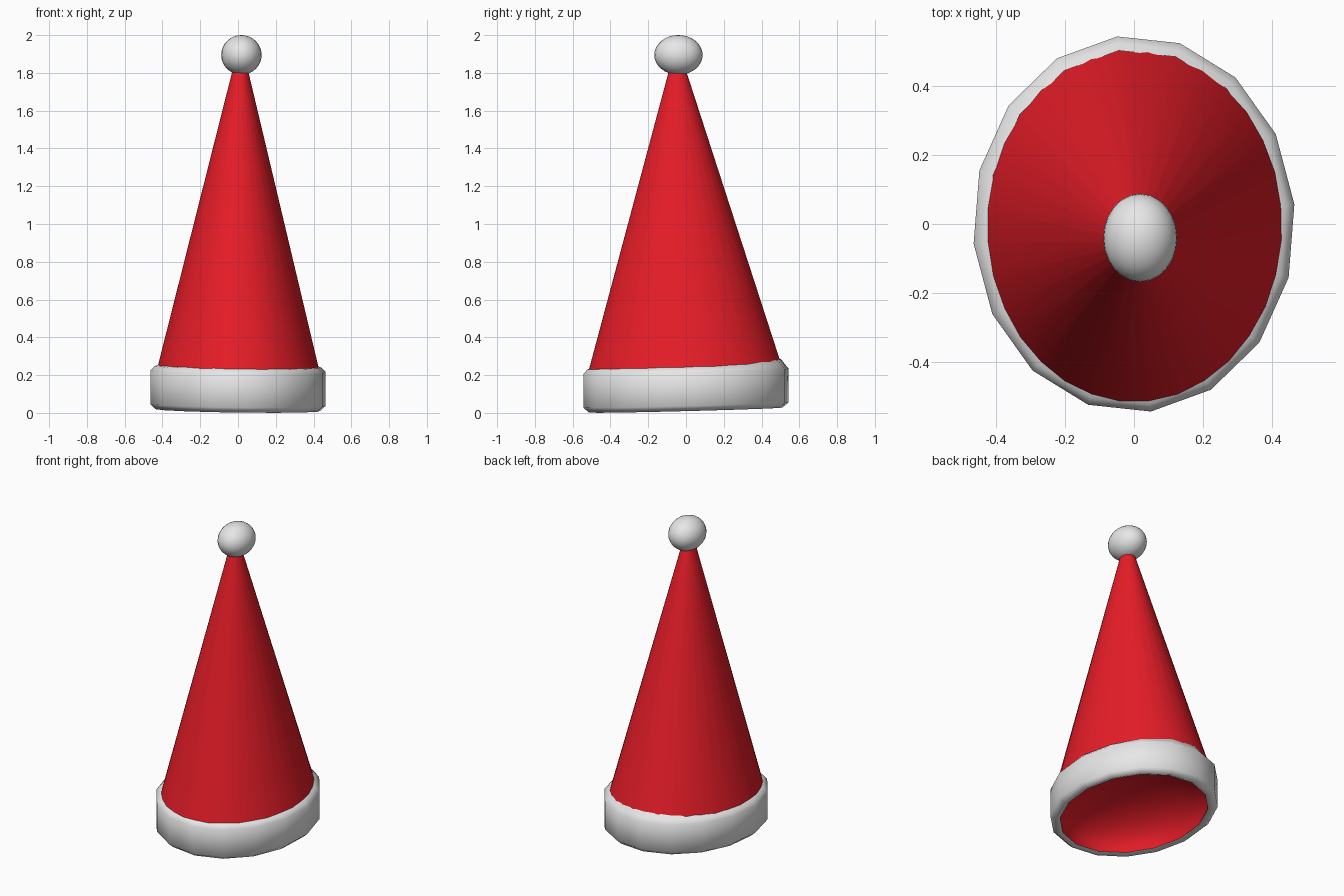
import bpy, bmesh, math

if "Cube" in bpy.data.objects:
    bpy.data.objects.remove(bpy.data.objects["Cube"])

PHASE = math.radians(6)


def material(name, rgb):
    m = bpy.data.materials.new(name)
    m.diffuse_color = (*rgb, 1)
    m.use_nodes = True
    m.node_tree.nodes["Principled BSDF"].inputs["Base Color"].default_value = m.diffuse_color
    return m


RED = material("red felt", (0.80, 0.012, 0.021))
WHITE = material("white fleece", (0.8, 0.8, 0.8))


def loft(name, rings, mat, sides, cap_end=False, angle=60):
    """Skin elliptical rings given as (cx, cy, rx, ry, height function of x, y)."""
    bm = bmesh.new()
    loops = []
    for cx, cy, rx, ry, height in rings:
        loop = []
        for i in range(sides):
            a = PHASE + 2 * math.pi * i / sides
            x, y = cx + rx * math.cos(a), cy + ry * math.sin(a)
            loop.append(bm.verts.new((x, y, height(x, y))))
        loops.append(loop)
    for low, high in zip(loops, loops[1:]):
        for i in range(sides):
            j = (i + 1) % sides
            bm.faces.new((low[i], low[j], high[j], high[i]))
    if cap_end:
        bm.faces.new(loops[-1])
    me = bpy.data.meshes.new(name)
    bm.to_mesh(me)
    bm.free()
    me.materials.append(mat)
    ob = bpy.data.objects.new(name, me)
    bpy.context.collection.objects.link(ob)
    smooth(ob, angle)
    return ob


def smooth(ob, angle):
    bpy.ops.object.select_all(action='DESELECT')
    ob.select_set(True)
    bpy.context.view_layer.objects.active = ob
    bpy.ops.object.shade_smooth_by_angle(angle=math.radians(angle))


def level(z):
    return lambda x, y: z


def tilted(z, lift=0.0):
    # the brim rises slightly toward the back left
    return lambda x, y: z + 0.014 * (y / 0.54) - 0.006 * (x / 0.46) + lift * max(0, y / 0.54) ** 3


# Cone
loft("hat_cone", [
    (0, 0, 0.432, 0.517, level(0.225)),
    (0.012, -0.045, 0.042, 0.046, level(1.81)),
], RED, 32, cap_end=True)

# Domed lining that closes the hollow underneath
DEPTH = 0.22
lining = []
for k in range(8):
    t = math.radians(90) * k / 7.2
    lining.append((0, 0, 0.408 * math.cos(t), 0.487 * math.cos(t),
                   tilted(0.026 + DEPTH * math.sin(t))))
loft("hat_lining", lining, RED, 32, cap_end=True)

# Thick fleece brim, chamfered at top and bottom
loft("fleece_brim", [
    (0, 0, 0.408, 0.487, tilted(0.026)),
    (0, 0, 0.438, 0.516, tilted(0.015)),
    (0, 0, 0.467, 0.546, tilted(0.042)),
    (0, 0, 0.467, 0.546, tilted(0.220)),
    (0, 0, 0.444, 0.526, tilted(0.244)),
    (0, 0, 0.425, 0.505, tilted(0.250, 0.028)),
], WHITE, 16, angle=80)

# Pompom on the tip
bpy.ops.mesh.primitive_uv_sphere_add(segments=24, ring_count=16, radius=1,
                                     location=(0.018, -0.04, 1.895))
pom = bpy.context.object
pom.name = "pompom"
pom.scale = (0.107, 0.128, 0.105)
pom.data.materials.append(WHITE)
smooth(pom, 60)
